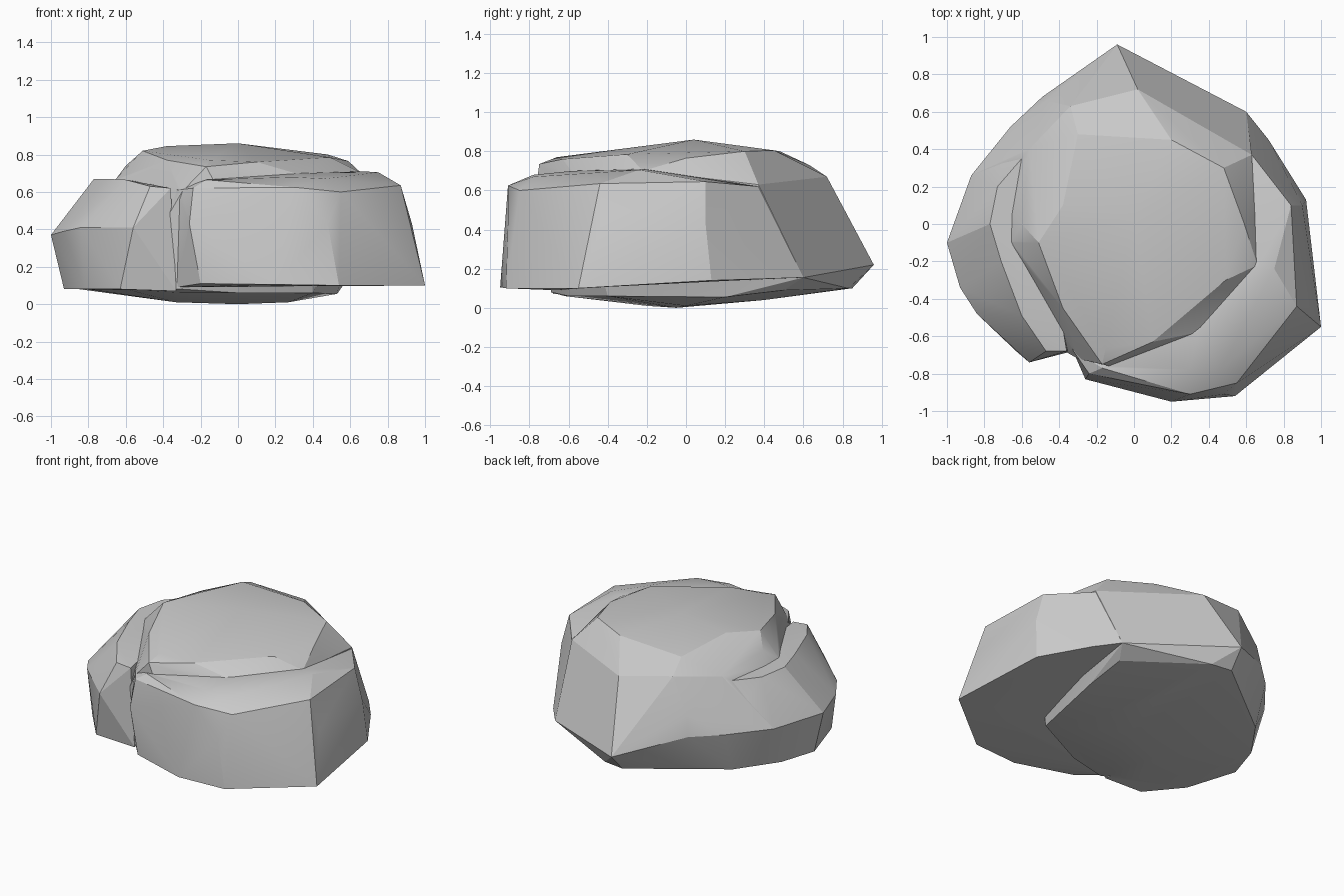
import bpy, bmesh, math


def hull(name, points):
    """Closed chiselled chunk: convex hull around a few corner points."""
    bm = bmesh.new()
    for p in points:
        bm.verts.new(p)
    res = bmesh.ops.convex_hull(bm, input=bm.verts[:])
    junk = [v for v in set(res["geom_interior"] + res["geom_unused"])
            if isinstance(v, bmesh.types.BMVert)]
    bmesh.ops.delete(bm, geom=junk, context='VERTS')
    bmesh.ops.dissolve_limit(bm, angle_limit=math.radians(3),
                             verts=bm.verts[:], edges=bm.edges[:])
    bmesh.ops.recalc_face_normals(bm, faces=bm.faces[:])
    me = bpy.data.meshes.new(name)
    bm.to_mesh(me)
    bm.free()
    ob = bpy.data.objects.new(name, me)
    bpy.context.collection.objects.link(ob)
    return ob


# Main boulder: domed top, back wall, shallow belly
crown = [(0, .04, .86), (-.38, .1, .845), (-.51, -.1, .82), (.2, .45, .805),
         (.48, .3, .80), (-.3, .48, .80), (.49, -.3, .785), (.59, 0, .765),
         (.1, -.63, .76), (-.17, -.75, .735), (-.15, -.66, .77),
         (-.1, -.5, .795), (-.38, -.45, .77)]
shoulder = [(-.13, -.76, .66), (.34, -.58, .69), (.66, -.22, .70),
            (.63, .37, .63), (.02, .72, .67), (-.34, .63, .73),
            (-.60, 0, .74), (-.66, -.1, .66), (-.30, -.72, .60),
            (-.56, .40, .70), (-.03, .77, .53), (-.47, .66, .50)]
skirt = [(-.09, .96, .22), (.6, .6, .155), (-.1, .85, .10), (-.49, .68, .36),
         (-.66, .52, .36), (-.87, .26, .36), (-.66, .42, .08),
         (-.85, .15, .08), (-.30, -.69, .08)]
belly = [(-.33, -.2, .01), (0, -.05, 0), (.27, 0, .01), (.53, .2, .055),
         (.54, .5, .09), (.05, .83, .10), (.1, .4, .04), (0, -.6, .06),
         (.4, -.4, .06), (-.3, -.62, .06), (-.6, -.55, .08), (-.8, -.15, .08)]
boulder = hull("boulder", crown + shoulder + skirt + belly)

# Overhanging slab wrapping the front and right
right_slab = hull("right_slab", [
    (1, -.55, .10), (.54, -.92, .10), (.2, -.95, .105), (-.20, -.83, .11),
    (.92, .13, .14), (.72, .45, .15), (.6, .6, .155), (-.2, -.6, .11),
    (-.26, -.83, .43), (.48, -.91, .43), (.93, -.43, .43), (.90, .1, .43),
    (-.24, -.80, .62), (.30, -.91, .625), (.55, -.85, .60),
    (-.33, -.67, .61), (-.33, -.67, .09),
    (.87, -.44, .635), (.84, .1, .645), (.63, .37, .62),
    (-.17, -.77, .665), (.30, -.78, .68), (.46, -.78, .67),
    (.34, -.58, .70), (.67, -.22, .71), (.75, -.24, .705)])

# Lower slab leaning on the left and back left, with a cleft in front
left_slab = hull("left_slab", [
    (-1, -.1, .37), (-.93, -.34, .39), (-.84, -.48, .41), (-.56, -.74, .41),
    (-.92, .08, .36), (-.87, .26, .36), (-.63, -.68, .08), (-.33, -.68, .07),
    (-.82, -.45, .08), (-.93, -.1, .08), (-.85, .15, .08), (-.66, .42, .08),
    (-.66, .52, .36), (-.54, .42, .66),
    (-.47, -.68, .63), (-.36, -.68, .62), (-.60, -.49, .665),
    (-.71, -.2, .67), (-.77, 0, .67), (-.73, .2, .665), (-.55, -.3, .66)])

# Fuse the chunks into one rock
for slab in (right_slab, left_slab):
    mod = boulder.modifiers.new("fuse_" + slab.name, 'BOOLEAN')
    mod.operation = 'UNION'
    mod.solver = 'EXACT'
    mod.object = slab
bpy.context.view_layer.objects.active = boulder
boulder.select_set(True)
for mod in list(boulder.modifiers):
    bpy.ops.object.modifier_apply(modifier=mod.name)
for slab in (right_slab, left_slab):
    bpy.data.objects.remove(slab)
bpy.ops.object.shade_smooth_by_angle(angle=math.radians(18))
